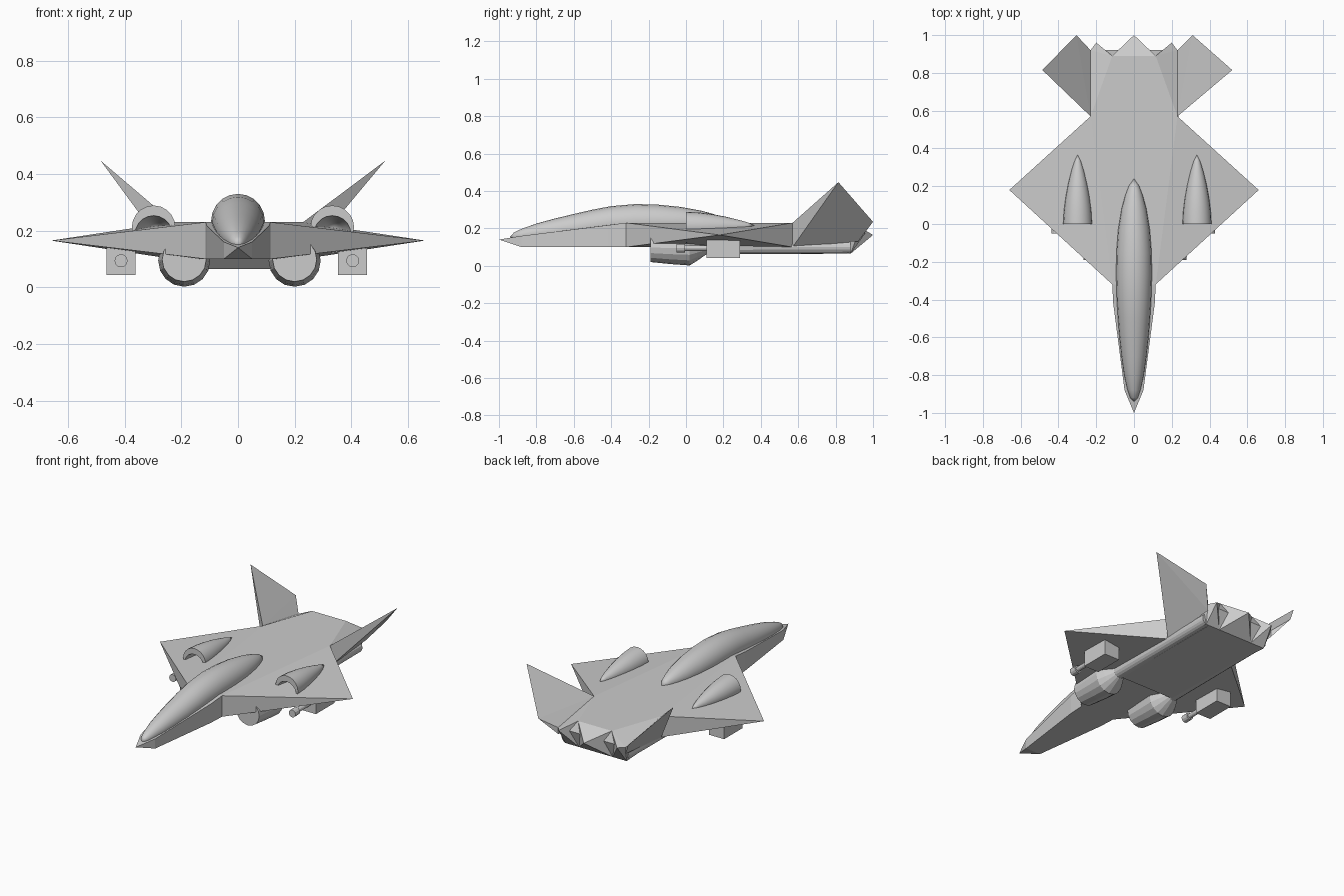
import bpy, bmesh, math

if "Cube" in bpy.data.objects:
    bpy.data.objects.remove(bpy.data.objects["Cube"])


def finish(name, bm, smooth=None):
    bmesh.ops.recalc_face_normals(bm, faces=bm.faces[:])
    me = bpy.data.meshes.new(name)
    bm.to_mesh(me)
    bm.free()
    if smooth:
        me.shade_smooth()
        me.set_sharp_from_angle(angle=math.radians(smooth))
    ob = bpy.data.objects.new(name, me)
    bpy.context.collection.objects.link(ob)
    return ob


def hull(name, pts, mirror=False):
    """Flat-faced convex solid; mirror adds the points at -x."""
    if mirror:
        pts = pts + [(-x, y, z) for x, y, z in pts if x]
    bm = bmesh.new()
    vs = [bm.verts.new(p) for p in pts]
    bmesh.ops.convex_hull(bm, input=vs)
    bmesh.ops.dissolve_limit(bm, angle_limit=0.01, verts=bm.verts[:], edges=bm.edges[:])
    return finish(name, bm)


def loft(name, x, sections, sides=16, smooth=None):
    """Round body along y from (y, radius, centre z) sections."""
    bm = bmesh.new()
    rings = []
    for y, r, cz in sections:
        if r == 0:
            rings.append([bm.verts.new((x, y, cz))])
        else:
            rings.append([bm.verts.new((x + r * math.cos(a), y, cz + r * math.sin(a)))
                          for a in (2 * math.pi * i / sides for i in range(sides))])
    for a, b in zip(rings, rings[1:]):
        for i in range(sides):
            j = (i + 1) % sides
            if len(a) == 1:
                bm.faces.new((a[0], b[i], b[j]))
            elif len(b) == 1:
                bm.faces.new((a[i], a[j], b[0]))
            else:
                bm.faces.new((a[i], a[j], b[j], b[i]))
    for ring in (rings[0], rings[-1]):
        if len(ring) > 1:
            bm.faces.new(ring)
    return finish(name, bm, smooth)


# Fuselage nose and diamond wing
hull("nose", [(0, -1, .14), (.05, -.88, .10), (.05, -.88, .16), (.11, -.42, .10),
              (.11, -.42, .217), (.115, -.32, .10), (.115, -.32, .23)], True)
hull("wing", [(.115, -.32, .10), (.115, -.32, .23), (.66, .18, .165),
              (.23, .57, .10), (.23, .57, .23)], True)

# Tail body with three pointed rear ends
hull("tail_body", [(.23, .57, .10), (.23, .57, .23), (.115, .89, .23), (.115, .88, .065),
                   (.23, .92, .17), (.21, .88, .065)], True)
hull("tail_point_centre", [(.115, .89, .23), (.115, .88, .065), (0, 1, .165)], True)

# Belly slab between the engine tubes
hull("belly_slab", [(.19, .08, .105), (.19, .12, .065), (.19, .88, .065), (.19, .88, .12)], True)

# Canopy spine
loft("canopy", 0, [(-.94, 0, .155), (-.92, .02, .158), (-.88, .034, .163), (-.8, .052, .174),
                   (-.7, .066, .187), (-.6, .077, .2), (-.5, .085, .215), (-.4, .091, .228),
                   (-.27, .095, .235), (-.15, .093, .234), (-.03, .084, .231), (.08, .066, .229),
                   (.15, .047, .229), (.2, .028, .23), (.24, 0, .23)], 20, 30)

for side, s, tip, rear, scoop, eng, gun in (("left", -1, .485, .305, -.298, -.19, -.413),
                                            ("right", 1, .52, .31, .333, .2, .405)):
    # Outer tail point and canted fin
    hull(side + "_tail_point", [(s * .115, .89, .23), (s * .115, .88, .065), (s * .2, .96, .175),
                                (s * .23, .92, .17), (s * .21, .88, .065)])
    hull(side + "_fin", [(s * .23, .57, .10), (s * .23, .57, .23), (s * tip, .815, .447),
                         (s * rear, 1, .235), (s * .23, .92, .13), (s * .23, .92, .17)])

    # Hollow air scoop on top of the wing
    loft(side + "_scoop", scoop, [(.2, 0, .2), (.12, .04, .195), (0, .066, .187), (0, .077, .212),
                                  (.07, .073, .212), (.14, .064, .212), (.21, .051, .212),
                                  (.28, .034, .212), (.33, .018, .214), (.367, 0, .217)], 20, 30)

    # Engine pod and its long exhaust tube
    loft(side + "_engine", eng, [(-.19, .078, .098), (-.08, .086, .095), (.02, .092, .094),
                                 (.06, .07, .097), (.11, .038, .1), (.88, .035, .1)], 16)

    # Gun box with barrel and thicker muzzle
    hull(side + "_gun_box", [(gun + dx, y, z) for dx in (-.051, .051)
                             for y in (.11, .29) for z in (.043, .14)])
    loft(side + "_gun_barrel", gun, [(-.05, .023, .094), (-.005, .023, .094), (-.005, .014, .094),
                                     (.12, .014, .094)], 12)
